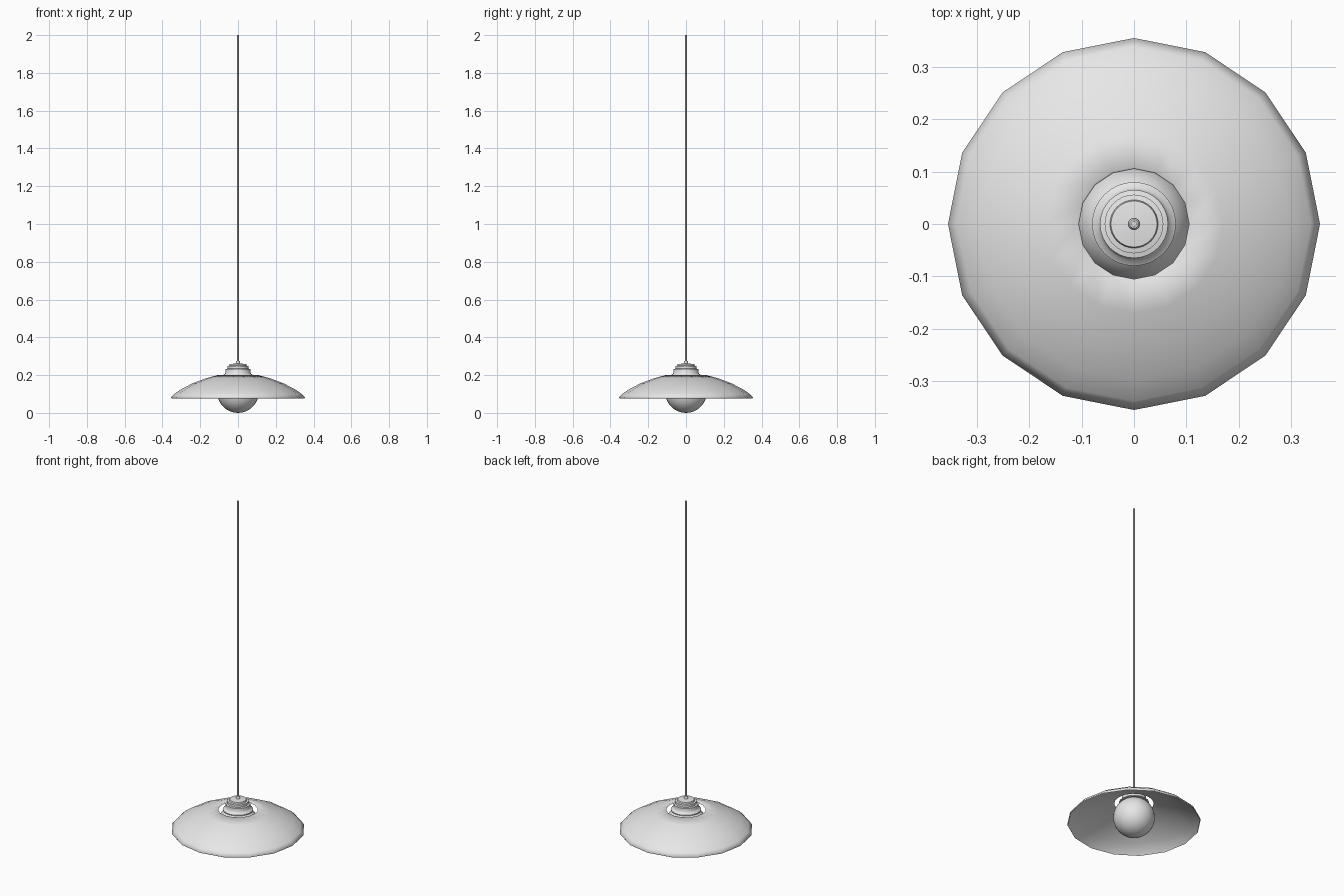
import bpy, bmesh, math

if "Cube" in bpy.data.objects:
    bpy.data.objects.remove(bpy.data.objects["Cube"], do_unlink=True)

grey = bpy.data.materials.new("light grey")
grey.use_nodes = True
grey.diffuse_color = (0.8, 0.8, 0.8, 1)
grey.node_tree.nodes["Principled BSDF"].inputs["Base Color"].default_value = (0.8, 0.8, 0.8, 1)


def lathe(name, profile, sides, angle=40, closed=False):
    """Spin an (r, z) profile around the z axis."""
    bm = bmesh.new()
    verts = [bm.verts.new((r, 0, z)) for r, z in profile]
    pairs = list(zip(verts, verts[1:]))
    if closed:
        pairs.append((verts[-1], verts[0]))
    edges = [bm.edges.new(p) for p in pairs]
    bmesh.ops.spin(bm, geom=verts + edges, axis=(0, 0, 1), cent=(0, 0, 0),
                   angle=math.tau, steps=sides, use_merge=True)
    bmesh.ops.remove_doubles(bm, verts=bm.verts, dist=0.0001)
    bmesh.ops.recalc_face_normals(bm, faces=bm.faces)
    mesh = bpy.data.meshes.new(name)
    bm.to_mesh(mesh)
    bm.free()
    mesh.materials.append(grey)
    obj = bpy.data.objects.new(name, mesh)
    bpy.context.collection.objects.link(obj)
    bpy.ops.object.select_all(action='DESELECT')
    obj.select_set(True)
    bpy.context.view_layer.objects.active = obj
    bpy.ops.object.shade_smooth_by_angle(angle=math.radians(angle))
    return obj


# Wide faceted shade: thin shell with an open collar and a small inner lip
outer = [(0.108, 0.2), (0.17, 0.183), (0.24, 0.157), (0.3, 0.126), (0.338, 0.1), (0.355, 0.082)]
inner = [(r - 0.003, z - 0.005) for r, z in reversed(outer)]
lathe("shade", outer + inner, 16, angle=100, closed=True)

# Round bulb
R = 0.11
ball = [(R * math.sin(a), R - R * math.cos(a))
        for a in (math.pi * i / 16 for i in range(17))]
lathe("bulb", ball, 32)

# Stepped lamp holder with a flared skirt
lathe("lamp_holder", [
    (0, 0.19), (0.08, 0.195), (0.08, 0.2), (0.069, 0.207), (0.065, 0.215),
    (0.065, 0.232), (0.056, 0.234), (0.056, 0.248), (0.046, 0.25),
    (0.044, 0.258), (0.011, 0.262), (0, 0.262)], 32)

# Cord grip and hanging cord
lathe("cord_grip", [(0, 0.26), (0.011, 0.26), (0.011, 0.272), (0.008, 0.276), (0, 0.276)], 16)
lathe("cord", [(0, 0.27), (0.005, 0.27), (0.005, 2.0), (0, 2.0)], 12)
